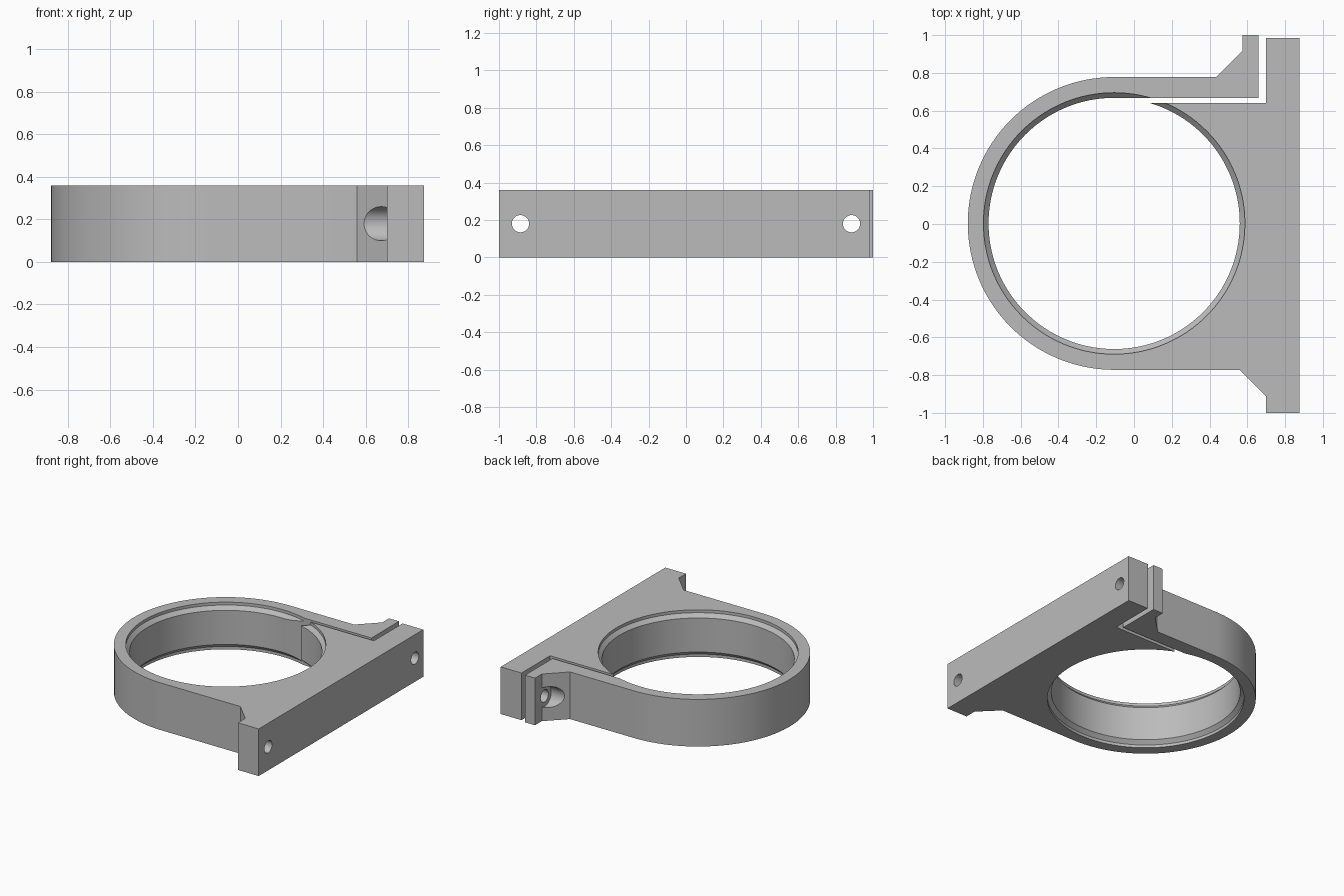
import bpy, bmesh, math

cube = bpy.data.objects.get("Cube")
if cube:
    bpy.data.objects.remove(cube, do_unlink=True)

HEIGHT = 0.36
CX, CY = -0.105, 0.003        # ring centre
OUTER, BORE, RIM = 0.775, 0.665, 0.692
HOLE_Y = 0.885

grey = bpy.data.materials.new("plain grey")
grey.use_nodes = True
grey.diffuse_color = (0.5, 0.5, 0.5, 1)
grey.node_tree.nodes["Principled BSDF"].inputs["Base Color"].default_value = (0.5, 0.5, 0.5, 1)


def make_object(name, bm):
    bmesh.ops.recalc_face_normals(bm, faces=bm.faces[:])
    mesh = bpy.data.meshes.new(name)
    bm.to_mesh(mesh)
    bm.free()
    mesh.materials.append(grey)
    obj = bpy.data.objects.new(name, mesh)
    bpy.context.collection.objects.link(obj)
    return obj


def extrude_outline(name, points, height):
    bm = bmesh.new()
    face = bm.faces.new([bm.verts.new((x, y, 0)) for x, y in points])
    top = bmesh.ops.extrude_face_region(bm, geom=[face])["geom"]
    bmesh.ops.translate(bm, vec=(0, 0, height),
                        verts=[v for v in top if isinstance(v, bmesh.types.BMVert)])
    return make_object(name, bm)


def lathe(name, profile, segments=128):
    """Solid of revolution about z from (radius, z) pairs, capped at both ends."""
    bm = bmesh.new()
    rings = [[bm.verts.new((r * math.cos(2 * math.pi * i / segments),
                            r * math.sin(2 * math.pi * i / segments), z))
              for i in range(segments)] for r, z in profile]
    for a, b in zip(rings, rings[1:]):
        for i in range(segments):
            j = (i + 1) % segments
            bm.faces.new((a[i], a[j], b[j], b[i]))
    bm.faces.new(rings[0])
    bm.faces.new(rings[-1])
    return make_object(name, bm)


def x_cylinder(name, radius, x0, x1, y):
    obj = lathe(name, [(radius, x0), (radius, x1)], 48)
    obj.rotation_euler = (0, math.pi / 2, 0)
    obj.location = (0, y, HEIGHT / 2)
    return obj


def cut(target, cutter):
    mod = target.modifiers.new("cut", 'BOOLEAN')
    mod.operation = 'DIFFERENCE'
    mod.solver = 'EXACT'
    mod.object = cutter
    bpy.context.view_layer.update()
    bpy.context.view_layer.objects.active = target
    bpy.ops.object.modifier_apply(modifier=mod.name)
    bpy.data.objects.remove(cutter, do_unlink=True)


# Clamp outline: half ring, clamping ear, L-shaped split, mounting plate
arc = [(CX + OUTER * math.cos(a), CY + OUTER * math.sin(a))
       for a in (math.radians(270 - 180 * i / 64) for i in range(65))]
ear = [(0.435, 0.778), (0.575, 0.918), (0.575, 1.0), (0.66, 1.0), (0.66, 0.667)]
split = [(-0.1, 0.667), (-0.1, 0.64), (0.70, 0.64)]
plate = [(0.70, 0.985), (0.875, 0.985), (0.875, -1.0), (0.70, -1.0),
         (0.70, -0.912), (0.56, -0.772)]
clamp = extrude_outline("clamp_bracket", arc + ear + split + plate, HEIGHT)

# Bore with a shallow recess and a chamfer at each end
rim_z, lip_z = 0.022, 0.05
bore = lathe("bore_cutter", [(RIM, -0.1), (RIM, rim_z), (BORE, lip_z),
                             (BORE, HEIGHT - lip_z), (RIM, HEIGHT - rim_z),
                             (RIM, HEIGHT + 0.1)])
bore.location = (CX, CY, 0)
cut(clamp, bore)

# Screw holes with counterbores cut into the sloped shoulders
for y, seat_x in ((HOLE_Y, 0.575), (-HOLE_Y, 0.70)):
    cut(clamp, x_cylinder("screw_hole_cutter", 0.046, 0.3, 1.0, y))
    cut(clamp, x_cylinder("counterbore_cutter", 0.08, 0.3, seat_x, y))

# Smooth the curved walls, keep edges sharp
bpy.ops.object.select_all(action='DESELECT')
clamp.select_set(True)
bpy.context.view_layer.objects.active = clamp
bpy.ops.object.shade_smooth_by_angle(angle=math.radians(25))
